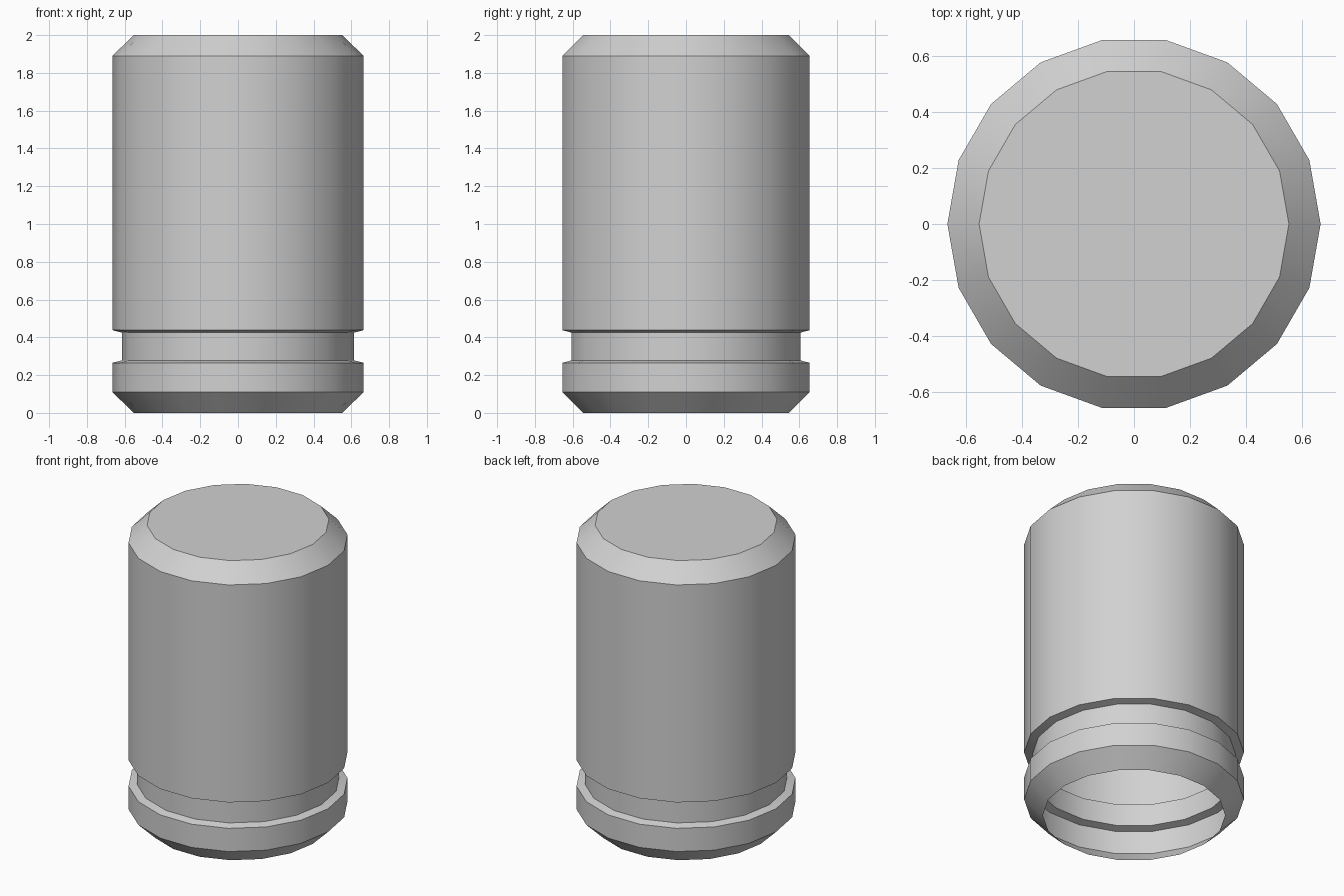
import bpy
import bmesh
from math import cos, sin, tau, radians

old = bpy.data.objects.get("Cube")
if old:
    bpy.data.objects.remove(old, do_unlink=True)

SIDES = 18
RADIUS, END_RADIUS, GROOVE_RADIUS = 0.665, 0.552, 0.615

# Outer profile from the open bottom rim to the closed top: (radius, height)
PROFILE = [
    (END_RADIUS, 0.0),
    (RADIUS, 0.11),
    (RADIUS, 0.265),
    (GROOVE_RADIUS, 0.278),
    (GROOVE_RADIUS, 0.425),
    (RADIUS, 0.438),
    (RADIUS, 1.89),
    (END_RADIUS, 2.0),
]

# Plain grey material
grey = bpy.data.materials.new("light_grey")
grey.use_nodes = True
colour = (0.64, 0.64, 0.64, 1.0)
grey.diffuse_color = colour
grey.node_tree.nodes["Principled BSDF"].inputs["Base Color"].default_value = colour


def ring(bm, radius, z):
    angles = [tau * i / SIDES for i in range(SIDES)]
    return [bm.verts.new((radius * cos(a), radius * sin(a), z)) for a in angles]


# Thin grooved shell: chamfered foot, groove, tall wall, chamfered shoulder
bm = bmesh.new()
rings = [ring(bm, r, z) for r, z in PROFILE]
for low, high in zip(rings, rings[1:]):
    for i in range(SIDES):
        j = (i + 1) % SIDES
        bm.faces.new((low[i], low[j], high[j], high[i]))

# Flat closed top; the bottom stays open
bm.faces.new(rings[-1])

mesh = bpy.data.meshes.new("canister_shell")
bm.to_mesh(mesh)
bm.free()
mesh.materials.append(grey)

shell = bpy.data.objects.new("canister_shell", mesh)
bpy.context.collection.objects.link(shell)

# Round walls shade smoothly, ring edges stay crisp
bpy.ops.object.select_all(action="DESELECT")
shell.select_set(True)
bpy.context.view_layer.objects.active = shell
bpy.ops.object.shade_smooth_by_angle(angle=radians(30))
